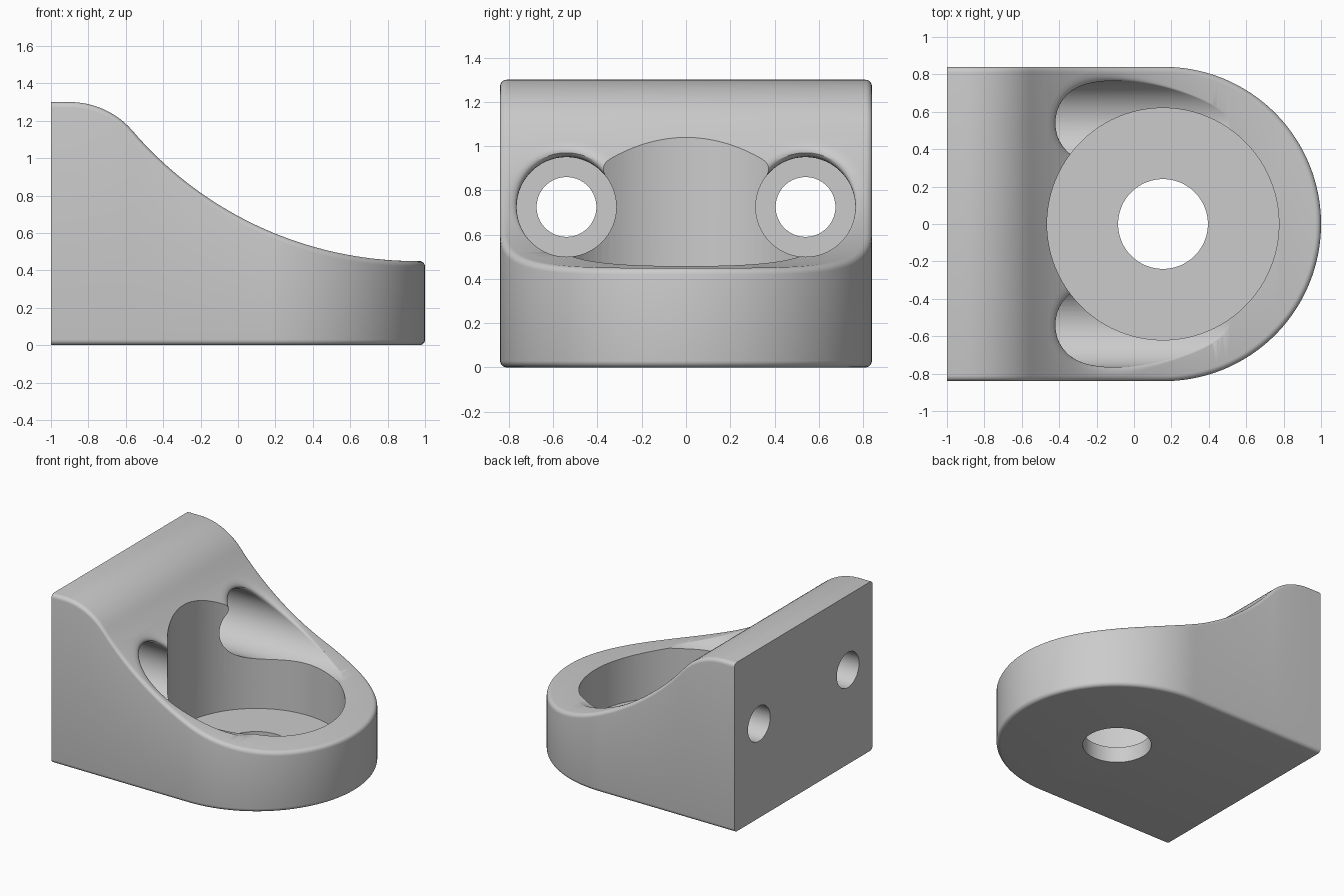
import bpy, bmesh
from math import sin, cos, tan, pi, sqrt, acos
from mathutils import Vector

cube = bpy.data.objects.get("Cube")
if cube:
    bpy.data.objects.remove(cube, do_unlink=True)

NOSE_X, NOSE_R = 0.16, 0.84        # rounded nose in plan
FILLET = 0.03
CREST_X, CREST_R, TOP = -0.9, 0.445, 1.3
SWEEP_X, SWEEP_R, LOW = 0.95, 1.994, 0.45
JOIN_X = -0.55


def height(x):
    """Side profile: flat crest, convex shoulder, long concave sweep, flat lip."""
    if x < JOIN_X:
        return TOP - CREST_R + sqrt(CREST_R ** 2 - max(x - CREST_X, 0) ** 2)
    return LOW + SWEEP_R - sqrt(SWEEP_R ** 2 - min(x - SWEEP_X, 0) ** 2)


def sweep_x(z):
    """Where the concave sweep has height z."""
    z = max(z, LOW + 0.001)
    return SWEEP_X - sqrt(SWEEP_R ** 2 - (LOW + SWEEP_R - z) ** 2)


def make_object(name, bm):
    bmesh.ops.remove_doubles(bm, verts=bm.verts, dist=1e-5)
    bmesh.ops.recalc_face_normals(bm, faces=bm.faces)
    mesh = bpy.data.meshes.new(name)
    bm.to_mesh(mesh)
    bm.free()
    obj = bpy.data.objects.new(name, mesh)
    bpy.context.collection.objects.link(obj)
    return obj


def loft(name, rings):
    """Skin closed rings of equal length and cap both ends."""
    bm = bmesh.new()
    loops = [[bm.verts.new(p) for p in ring] for ring in rings]
    n = len(loops[0])
    for a, b in zip(loops, loops[1:]):
        for i in range(n):
            j = (i + 1) % n
            bm.faces.new((a[i], a[j], b[j], b[i]))
    bm.faces.new(loops[0])
    bm.faces.new(loops[-1])
    return make_object(name, bm)


def make_body():
    # half outline as (point, outward normal), back to nose
    half = [((-1 + (NOSE_X + 1) * i / 48, NOSE_R), (0, 1)) for i in range(48)]
    for i in range(49):
        a = pi / 2 * (1 - i / 48)
        half.append(((NOSE_X + NOSE_R * cos(a), NOSE_R * sin(a)), (cos(a), sin(a))))
    # levels as (inset, measured from top, height offset)
    arc = [pi / 2 * i / 5 for i in range(6)]
    levels = [(FILLET * (1 - sin(t)), False, FILLET * (1 - cos(t))) for t in arc]
    levels += [(FILLET * (1 - cos(t)), True, FILLET * (sin(t) - 1)) for t in arc]
    bm = bmesh.new()
    sides = {}
    for s in (1, -1):
        sides[s] = []
        for inset, from_top, dz in levels:
            row = []
            for (x, y), (nx, ny) in half:
                px, py = x - inset * nx, y - inset * ny
                z = (height(px) if from_top else 0) + dz
                row.append(bm.verts.new((px, s * py, z)))
            sides[s].append(row)
        for a, b in zip(sides[s], sides[s][1:]):
            for i in range(len(half) - 1):
                bm.faces.new((a[i], a[i + 1], b[i + 1], b[i]))
    # underside and sloping top, strip by strip across the width
    for k in (0, -1):
        l, r = sides[1][k], sides[-1][k]
        for i in range(len(half) - 2):
            bm.faces.new((l[i], l[i + 1], r[i + 1], r[i]))
        bm.faces.new((l[-2], l[-1], r[-2]))
    # flat back
    bm.faces.new([row[0] for row in sides[1]] + [row[0] for row in reversed(sides[-1])])
    return make_object("bracket_body", bm)


def cylinder(name, radius, start, end, n=96):
    start, end = Vector(start), Vector(end)
    upright = abs(end.z - start.z) > abs(end.x - start.x)
    u = Vector((1, 0, 0)) if upright else Vector((0, 0, 1))
    v = Vector((0, 1, 0))
    ring = [u * radius * cos(2 * pi * i / n) + v * radius * sin(2 * pi * i / n)
            for i in range(n)]
    return loft(name, [[c + p for p in ring] for c in (start, end)])


def counterbore(name, y0, z0=0.725, r=0.225, blend=0.045, floor_x=-0.75, n=96):
    """Horizontal bore whose mouth is rounded into the sloping top."""
    columns = []
    for i in range(n):
        c, s = cos(2 * pi * i / n), sin(2 * pi * i / n)

        def at(x, rad):
            return Vector((x, y0 + rad * c, z0 + rad * s))

        def on_slope(rad):
            return at(sweep_x(z0 + rad * s), rad)

        edge = on_slope(r)
        along = (on_slope(r + 0.005) - edge).normalized()
        wedge = acos(max(-1, min(1, -along.x)))
        reach = blend / tan(wedge / 2)
        p0 = edge - Vector((reach, 0, 0))
        flare = r + reach * sqrt(max(0, 1 - along.x ** 2))
        p2 = on_slope(flare)
        column = [at(floor_x, r)]
        for k in range(9):
            t = k / 8
            column.append(p0 * (1 - t) ** 2 + edge * 2 * t * (1 - t) + p2 * t * t)
        column.append(at(1.4, flare))
        columns.append(column)
    return loft(name, list(zip(*columns)))


def cut(body, cutter):
    cutter.hide_render = True
    mod = body.modifiers.new("cut", 'BOOLEAN')
    mod.operation = 'DIFFERENCE'
    mod.solver = 'EXACT'
    mod.object = cutter
    bpy.context.view_layer.objects.active = body
    bpy.ops.object.modifier_apply(modifier=mod.name)
    bpy.data.objects.remove(cutter, do_unlink=True)


body = make_body()

# round pocket and the hole through its floor
cut(body, cylinder("pocket_cutter", 0.62, (0.155, 0, 0.12), (0.155, 0, 2)))
cut(body, cylinder("floor_hole_cutter", 0.24, (0.155, 0, -0.5), (0.155, 0, 0.5)))

# two bolt holes with counterbores
for side in (1, -1):
    y = 0.54 * side
    cut(body, counterbore("counterbore_cutter", y))
    cut(body, cylinder("bolt_hole_cutter", 0.135, (-1.5, y, 0.725), (-0.5, y, 0.725)))

grey = bpy.data.materials.new("plain_grey")
grey.use_nodes = True
colour = (0.6, 0.6, 0.6, 1)
grey.diffuse_color = colour
grey.node_tree.nodes["Principled BSDF"].inputs["Base Color"].default_value = colour
body.data.materials.clear()
body.data.materials.append(grey)

bpy.ops.object.select_all(action='DESELECT')
body.select_set(True)
bpy.context.view_layer.objects.active = body
bpy.ops.object.shade_smooth_by_angle(angle=pi / 6)
